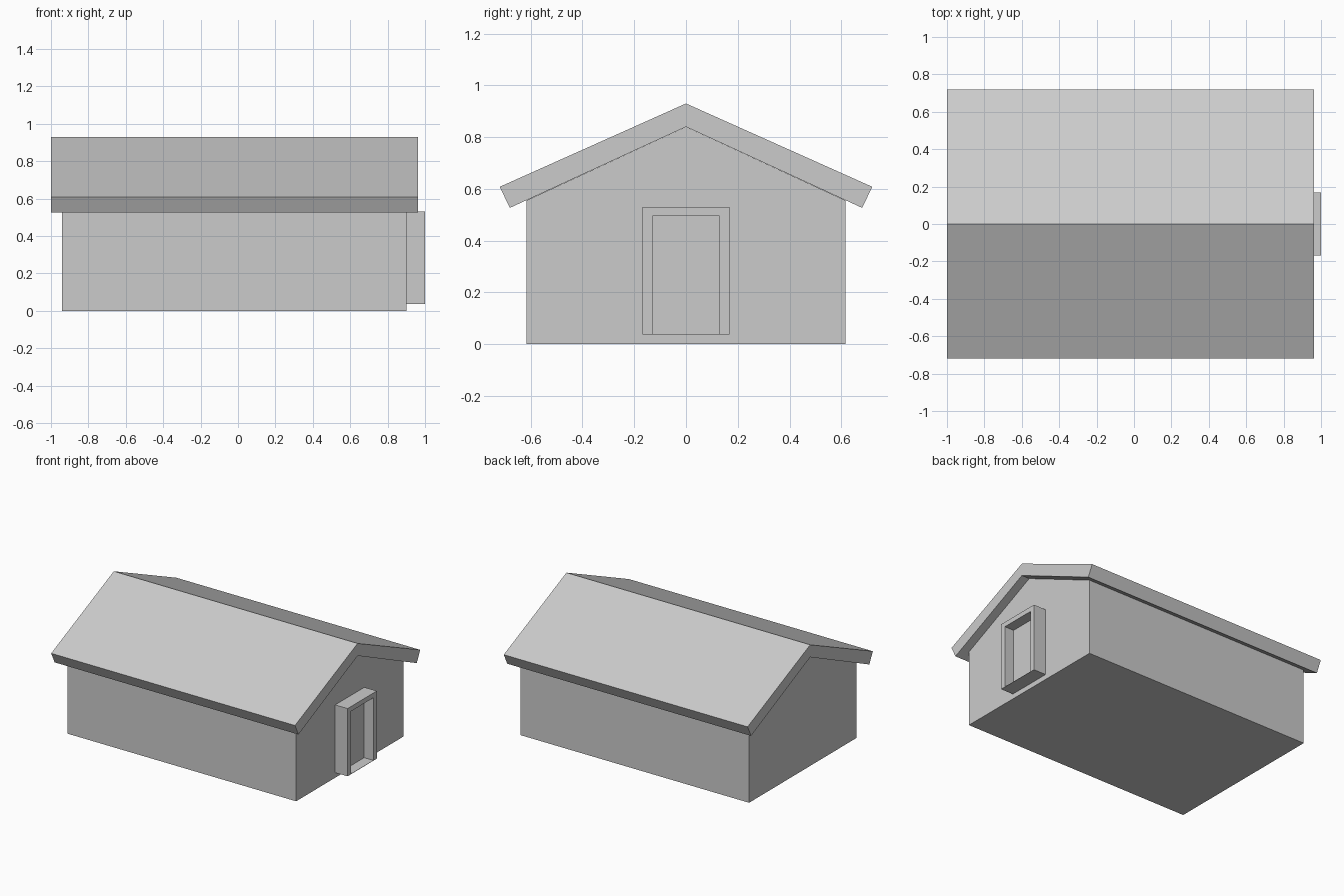
import bpy
import bmesh

if "Cube" in bpy.data.objects:
    bpy.data.objects.remove(bpy.data.objects["Cube"])


def extrude_x(name, profile, x0, x1):
    """Closed prism: a (y, z) profile swept from x0 to x1."""
    bm = bmesh.new()
    face = bm.faces.new([bm.verts.new((x0, y, z)) for y, z in profile])
    swept = bmesh.ops.extrude_face_region(bm, geom=[face])["geom"]
    verts = [g for g in swept if isinstance(g, bmesh.types.BMVert)]
    bmesh.ops.translate(bm, verts=verts, vec=(x1 - x0, 0, 0))
    bmesh.ops.recalc_face_normals(bm, faces=bm.faces)
    mesh = bpy.data.meshes.new(name)
    bm.to_mesh(mesh)
    bm.free()
    obj = bpy.data.objects.new(name, mesh)
    bpy.context.collection.objects.link(obj)
    return obj


def mirrored(half):
    """Complete a half profile (y >= 0) whose first point may lie on y = 0."""
    return half + [(-y, z) for y, z in reversed(half) if y > 0]


# Gabled walls
extrude_x("walls", mirrored([(0, 0.84), (0.617, 0.555), (0.617, 0)]), -0.94, 0.90)

# Overhanging roof, an inverted V of constant thickness
top = [(-0.72, 0.608), (0, 0.93), (0.72, 0.608)]
under = [(0.68, 0.527), (0, 0.84), (-0.68, 0.527)]
extrude_x("roof", top + under, -1.0, 0.963)

# Door frame: two posts and a lintel
outer = [(-0.168, 0.037), (-0.168, 0.53), (0.168, 0.53), (0.168, 0.037)]
inner = [(0.13, 0.037), (0.13, 0.495), (-0.13, 0.495), (-0.13, 0.037)]
extrude_x("door_frame", outer + inner, 0.90, 1.0)

# Recessed door panel and thin sill between the posts
extrude_x("door_panel", inner, 0.90, 0.925)
sill = [(-0.13, 0.037), (0.13, 0.037), (0.13, 0.039), (-0.13, 0.039)]
extrude_x("door_sill", sill, 0.925, 1.0)
